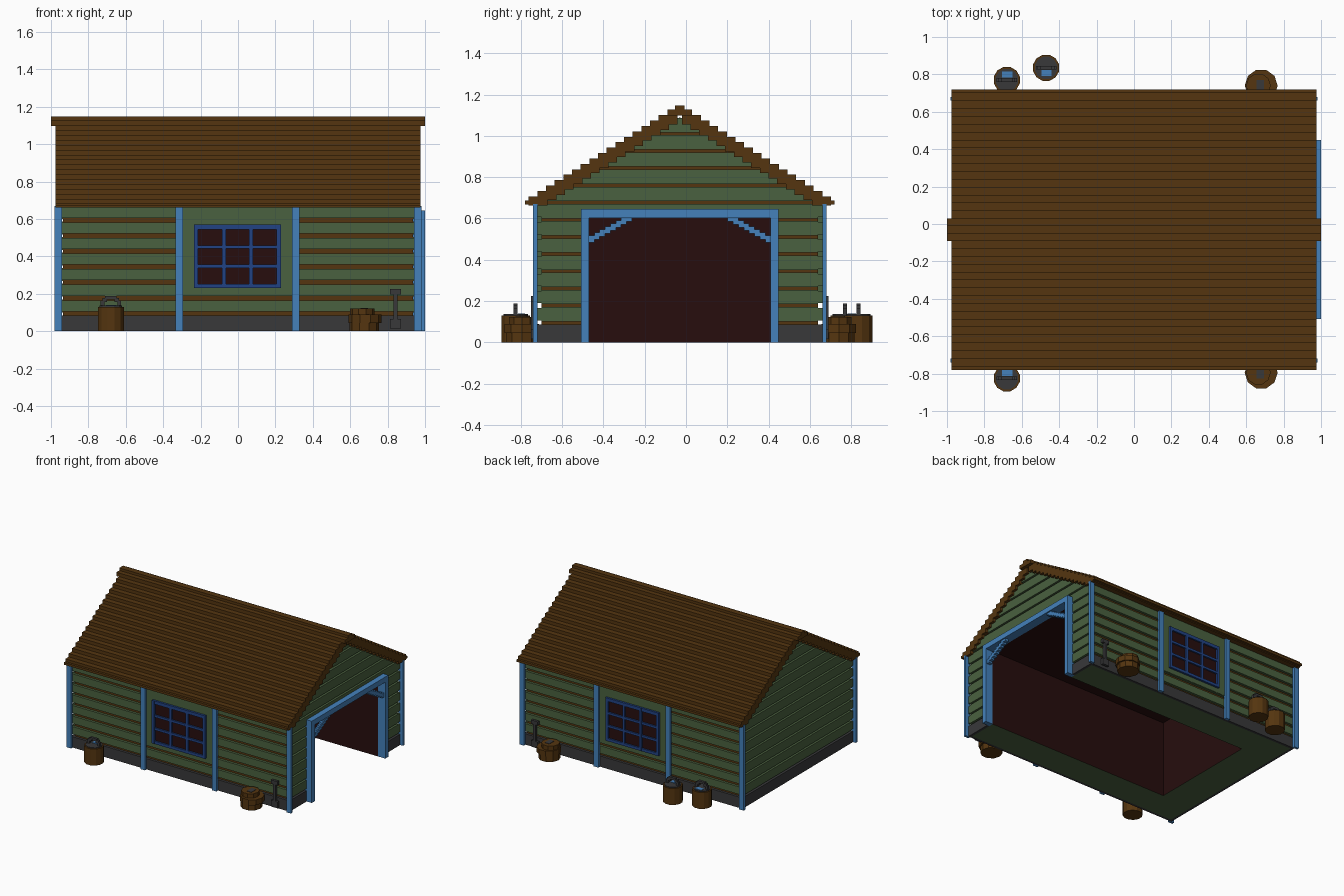
import bpy, bmesh, math
from mathutils import Matrix

if "Cube" in bpy.data.objects:
    bpy.data.objects.remove(bpy.data.objects["Cube"], do_unlink=True)


def material(name, rgb):
    m = bpy.data.materials.new(name)
    m.use_nodes = True
    m.diffuse_color = (*rgb, 1)
    bsdf = next(n for n in m.node_tree.nodes if n.type == 'BSDF_PRINCIPLED')
    bsdf.inputs["Base Color"].default_value = (*rgb, 1)
    bsdf.inputs["Roughness"].default_value = 0.9
    return m


BROWN = material("brown wood", (0.09, 0.036, 0.005))
GREEN = material("green paint", (0.068, 0.12, 0.05))
BLUE = material("blue trim", (0.058, 0.22, 0.5))
NAVY = material("dark blue frame", (0.015, 0.055, 0.23))
GREY = material("dark grey stone", (0.04, 0.04, 0.042))
DARK = material("dark red interior", (0.02, 0.0042, 0.0042))

C = -0.03            # y of the building's centre line
CORE, BOARD, POST = 0.67, 0.69, 0.71   # depths from the centre line
ENDC, ENDB = 0.935, 0.955              # gable core and board faces in x
PITCH, Z0 = 0.0833, 0.094              # siding rows


def finish(name, bm, *mats):
    bmesh.ops.recalc_face_normals(bm, faces=bm.faces)
    me = bpy.data.meshes.new(name)
    bm.to_mesh(me)
    bm.free()
    for m in mats:
        me.materials.append(m)
    ob = bpy.data.objects.new(name, me)
    bpy.context.collection.objects.link(ob)
    return ob


def add_box(bm, x0, x1, y0, y1, z0, z1):
    mat = Matrix.Translation(((x0 + x1) / 2, (y0 + y1) / 2, (z0 + z1) / 2))
    mat = mat @ Matrix.Diagonal((abs(x1 - x0), abs(y1 - y0), abs(z1 - z0), 1))
    bmesh.ops.create_cube(bm, size=1, matrix=mat)


def add_prism(bm, x0, x1, pts):
    """Extrude a (distance from centre line, z) outline along x."""
    face = bm.faces.new([bm.verts.new((x0, C + d, z)) for d, z in pts])
    ext = bmesh.ops.extrude_face_region(bm, geom=[face])["geom"]
    bmesh.ops.translate(bm, vec=(x1 - x0, 0, 0),
                        verts=[v for v in ext if isinstance(v, bmesh.types.BMVert)])


def add_cyl(bm, x, y, z0, z1, r, n=12):
    bmesh.ops.create_cone(bm, cap_ends=True, segments=n, radius1=r, radius2=r, depth=z1 - z0,
                          matrix=Matrix.Translation((x, y, (z0 + z1) / 2)) @ Matrix.Rotation(math.pi / n, 4, 'Z'))


def boxes(name, mat, items):
    bm = bmesh.new()
    for it in items:
        add_box(bm, *it)
    return finish(name, bm, mat)


def gable_half(z):
    return max(0.02, min(CORE, 0.09 + (1.055 - z) / 0.624))


# Solid wall core around the open hall
bm = bmesh.new()
for s in (-1, 1):
    add_box(bm, -ENDC, ENDC, C + s * 0.44, C + s * CORE, 0, 0.605)
add_box(bm, -ENDC, -0.67, C - 0.44, C + 0.44, 0, 0.605)
add_prism(bm, -ENDC, ENDC, [(-CORE, 0.605), (CORE, 0.605), (CORE, 0.687), (0, 1.09), (-CORE, 0.687)])
bmesh.ops.recalc_face_normals(bm, faces=bm.faces)
for f in bm.faces:
    c = f.calc_center_median()
    if c.z < 0.01:
        f.material_index = 1
    elif abs(c.y - C) < 0.45 and abs(c.x) < 0.68 and c.z < 0.65:
        f.material_index = 2
finish("wall_core", bm, BROWN, GREEN, DARK)

# Stone footing
footing = [(-ENDB, ENDB, C + s * CORE, C + s * BOARD, 0, 0.085) for s in (-1, 1)]
footing += [(ENDC, ENDB, C + s * 0.478, C + s * CORE, 0, 0.085) for s in (-1, 1)]
footing += [(-ENDB, -ENDC, C - CORE, C + CORE, 0, 0.085)]
boxes("footing", GREY, footing)

# Long side siding
for s, side in ((-1, "front"), (1, "back")):
    boxes(side + "_siding", GREEN,
          [(-ENDB, ENDB, C + s * CORE, C + s * BOARD, Z0 + PITCH * k + 0.012,
            min(Z0 + PITCH * (k + 1) - 0.012, 0.67)) for k in range(7)])

# Gable siding, split around the doorway on the open end
for s, side in ((1, "left"), (-1, "right")):
    bm = bmesh.new()
    for k in range(12):
        a, b = Z0 + PITCH * k + 0.007, Z0 + PITCH * (k + 1) - 0.007
        if s > 0 and a < 0.62:
            for t in (-1, 1):
                add_box(bm, ENDC, ENDB, C + t * 0.478, C + t * CORE, a, b)
            if b > 0.645:
                add_box(bm, ENDC, ENDB, C - 0.478, C + 0.478, 0.64, b)
        else:
            ha, hb = gable_half(a), gable_half(b)
            add_prism(bm, s * ENDC, s * ENDB, [(-ha, a), (ha, a), (hb, b), (-hb, b)])
    finish(side + "_gable_siding", bm, GREEN)

# Stepped plank roof with ridge cap and eave lips
roof = [(-1, 1, C - 0.06, C + 0.06, 1.098, 1.128), (-1, 1, C - 0.023, C + 0.023, 1.125, 1.148)]
for s in (-1, 1):
    for i in range(16):
        top = 1.10 - 0.0262 * i
        roof.append((-0.975, 0.975, C + s * (0.01 + 0.042 * i), C + s * (0.102 + 0.042 * i), top - 0.045, top))
    roof.append((-0.975, 0.975, C + s * 0.68, C + s * 0.75, 0.668, 0.686))
boxes("roof", BROWN, roof)

# Blue posts on both long sides
for s, side in ((-1, "front"), (1, "back")):
    boxes(side + "_posts", BLUE,
          [(x - 0.02, x + 0.02, C + s * BOARD, C + s * POST, 0, 0.67) for x in (-0.96, -0.315, 0.31, 0.96)])

# Windows: green surround, dark panes, glazing bars
for s, side in ((-1, "front"), (1, "back")):
    y = lambda d: C + s * d
    boxes(side + "_window_surround", GREEN, [(-0.295, 0.29, y(CORE), y(0.693), 0.192, 0.665)])
    boxes(side + "_window_panes", DARK, [(-0.22, 0.215, y(0.69), y(0.697), 0.24, 0.56)])
    bars = [(x - w, x + w, y(0.69), y(0.71), 0.23, 0.57)
            for x, w in ((-0.225, 0.011), (-0.075, 0.01), (0.07, 0.01), (0.218, 0.011))]
    bars += [(-0.235, 0.228, y(0.69), y(0.709), z - w, z + w)
             for z, w in ((0.241, 0.011), (0.348, 0.009), (0.45, 0.009), (0.557, 0.013))]
    boxes(side + "_window_frame", NAVY, bars)

# Door frame and stepped corner braces
frame = [(0.93, 1.0, C - 0.478, C + 0.478, 0.603, 0.645)]
brace = []
for s in (-1, 1):
    frame.append((0.93, 1.0, C + s * 0.44, C + s * 0.478, 0, 0.61))
    for i in range(8):
        z = 0.483 + 0.0145 * i
        brace.append((0.96, 0.99, C + s * (0.44 - 0.026 * i), C + s * (0.414 - 0.026 * i), z, min(z + 0.034, 0.605)))
boxes("door_frame", BLUE, frame)
boxes("door_braces", BLUE, brace)

# Water buckets
for n, (x, y, t) in enumerate(((-0.68, -0.825, 1), (-0.68, 0.77, 1), (-0.47, 0.835, -1)), 1):
    bm = bmesh.new()
    add_cyl(bm, x, y, 0, 0.13, 0.072)
    finish(f"bucket_{n}", bm, BROWN)
    bm = bmesh.new()
    add_cyl(bm, x, y, 0.125, 0.136, 0.062)
    for s in (-1, 1):
        add_box(bm, x + s * 0.035, x + s * 0.055, y - 0.01, y + 0.01, 0.13, 0.165)
        add_box(bm, x + s * 0.02, x + s * 0.045, y - 0.01, y + 0.01, 0.155, 0.178)
    add_box(bm, x - 0.03, x + 0.03, y - 0.01, y + 0.01, 0.17, 0.188)
    finish(f"bucket_{n}_handle", bm, GREY)
    boxes(f"bucket_{n}_water", BLUE, [(x - 0.025, x + 0.03, y + t * 0.012, y + t * 0.045, 0.13, 0.139)])

# Log stacks and shovels beside both long walls
for s, side, y in ((-1, "front", -0.795), (1, "back", 0.74)):
    bm = bmesh.new()
    add_cyl(bm, 0.675, y, 0, 0.05, 0.08, 10)
    add_cyl(bm, 0.68, y, 0.045, 0.088, 0.088, 10)
    add_cyl(bm, 0.665, y, 0.085, 0.122, 0.066, 10)
    finish(side + "_log_stack", bm, BROWN)
    boxes(side + "_log_stack_top", GREY, [(0.655, 0.695, y - 0.03, y + 0.03, 0.118, 0.125)])
    ya, yb = C + s * 0.70, C + s * 0.72
    boxes(side + "_shovel", GREY, [(0.832, 0.852, ya, yb, 0.05, 0.2), (0.813, 0.871, ya, yb, 0.196, 0.225),
                                   (0.813, 0.871, ya, yb, 0.015, 0.065)])
